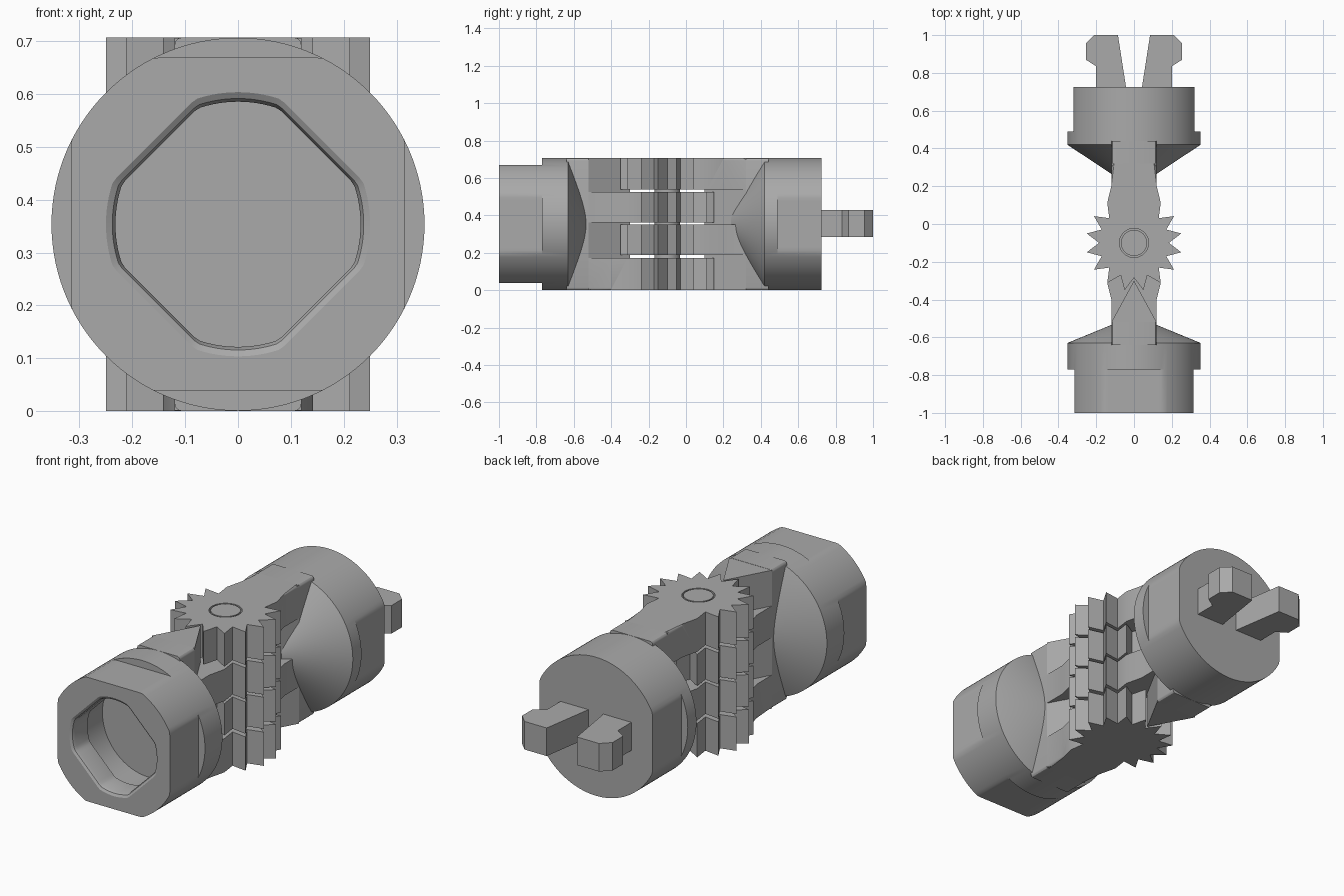
import bpy, bmesh, math

if "Cube" in bpy.data.objects:
    bpy.data.objects.remove(bpy.data.objects["Cube"])

R, ZC = 0.353, 0.3535          # body radius and axis height
PIVOT, ARM = -0.10, 0.12       # hinge position on y, half width of the arms
NO = 9.0                       # "no flat" limit

grey = bpy.data.materials.new("grey plastic")
grey.diffuse_color = (0.40, 0.40, 0.40, 1)
grey.use_nodes = True
grey.node_tree.nodes["Principled BSDF"].inputs["Base Color"].default_value = grey.diffuse_color


def finish(name, bm):
    bmesh.ops.recalc_face_normals(bm, faces=bm.faces[:])
    me = bpy.data.meshes.new(name)
    bm.to_mesh(me)
    bm.free()
    ob = bpy.data.objects.new(name, me)
    bpy.context.collection.objects.link(ob)
    me.materials.append(grey)
    bpy.ops.object.select_all(action='DESELECT')
    ob.select_set(True)
    bpy.context.view_layer.objects.active = ob
    bpy.ops.object.shade_smooth_by_angle(angle=math.radians(30))
    return ob


def prism(name, pts, z0, z1, round_z=()):
    """Extrude an xy outline; round the lengthwise edges lying at the given heights."""
    bm = bmesh.new()
    face = bm.faces.new([bm.verts.new((x, y, z0)) for x, y in pts])
    ext = bmesh.ops.extrude_face_region(bm, geom=[face])
    for v in ext["geom"]:
        if isinstance(v, bmesh.types.BMVert):
            v.co.z = z1
    bm.normal_update()
    edges = []
    for e in bm.edges:
        a, b = (v.co for v in e.verts)
        along = abs(a.x - b.x) < 1e-5 and abs(a.y - b.y) > 0.05
        if along and abs(abs(a.x) - ARM) < 1e-4 and any(abs(a.z - z) < 1e-4 and abs(b.z - z) < 1e-4 for z in round_z):
            edges.append(e)
    if edges:
        bmesh.ops.bevel(bm, geom=edges, offset=0.014, segments=3, profile=0.5, affect='EDGES')
    return finish(name, bm)


def body(name, rings, n=120):
    """Loft rings (y, radius, x flat, z flat, diagonal flat) along the y axis."""
    bm = bmesh.new()
    loops = []
    for y, r, fx, fz, d in rings:
        loop = []
        for i in range(n):
            a = math.tau * i / n
            c, s = abs(math.cos(a)) + 1e-9, abs(math.sin(a)) + 1e-9
            q = min(r, fx / c, fz / s, d / (c + s))
            loop.append(bm.verts.new((q * math.cos(a), y, ZC + q * math.sin(a))))
        loops.append(loop)
    for A, B in zip(loops, loops[1:]):
        for i in range(n):
            j = (i + 1) % n
            bm.faces.new((A[i], A[j], B[j], B[i]))
    bm.faces.new(loops[0])
    bm.faces.new(loops[-1])
    bmesh.ops.remove_doubles(bm, verts=bm.verts[:], dist=1e-5)
    return finish(name, bm)


# Front body: cone, collar, four-flat barrel and keyed socket with a wider pocket behind the lip
F = 0.316
body("socket_body", [
    (-0.52, 0.085, NO, NO, NO), (-0.63, R, NO, NO, NO), (-0.77, R, NO, NO, NO),
    (-0.77, R, F, F, NO), (-1.0, R, F, F, NO),
    (-1.0, 0.250, NO, NO, 0.318), (-0.993, 0.238, NO, NO, 0.303), (-0.98, 0.232, NO, NO, 0.296),
    (-0.88, 0.232, NO, NO, 0.296), (-0.88, 0.26, NO, NO, NO), (-0.72, 0.26, NO, NO, NO)])

# Rear body: cone, collar and barrel with two side flats
body("plug_body", [
    (0.24, 0.082, NO, NO, NO), (0.42, R, NO, NO, NO), (0.49, R, NO, NO, NO),
    (0.49, R, F + 0.003, NO, NO), (0.725, R, F + 0.003, NO, NO)])

# Two hooked snap prongs
prong = [(0.04, 0.71), (0.20, 0.71), (0.20, 0.835), (0.255, 0.87), (0.255, 0.955), (0.21, 1.0), (0.085, 1.0)]
for side, label in ((1, "right"), (-1, "left")):
    prism("prong_" + label, [(side * x, y) for x, y in prong], 0.285, 0.428)

# Toothed hinge plates: outline of a 16-tooth wheel running into a straight arm
half = [(ARM, 0.32), (ARM, 0.20)]
for k in range(5, -17, -1):
    a = math.radians(11.25 * k)
    r = 0.255 if k % 2 else 0.185
    if k >= -8:
        half.append((r * math.cos(a), PIVOT + r * math.sin(a)))
outline = half + [(-x, y) for x, y in reversed(half) if abs(x) > 1e-4]


def flip(pts):
    return [(x, 2 * PIVOT - y) for x, y in pts]


layers = [(0.0, 0.172), (0.188, 0.350), (0.363, 0.524), (0.538, 0.707)]
plates = []
for i, (z0, z1) in enumerate(layers):
    pts = outline if i % 2 else flip(outline)
    plates.append(prism("hinge_plate_%d" % (i + 1), pts, z0, z1, (0.0, 0.707)))

# Arm roots and the pointed detents that sit between the teeth
root = [(-ARM, 0.32), (ARM, 0.32), (ARM, 0.44), (-ARM, 0.44)]
detent = [(-ARM, 0.32), (0, 0.10), (ARM, 0.32)]
for label, f in (("rear", lambda p: p), ("front", flip)):
    prism(label + "_arm_root", f(root), 0.0, 0.707, (0.0, 0.707))
    prism(label + "_detent", f(detent), 0.001, 0.706)

# Hinge pin, set in a slightly larger hole in the top plate
def disc(r, n=48):
    return [(r * math.cos(math.tau * i / n), PIVOT + r * math.sin(math.tau * i / n)) for i in range(n)]


prism("hinge_pin", disc(0.069), 0.05, 0.707)
cutter = prism("hole_cutter", disc(0.077), 0.60, 0.80)
cutter.hide_render = True
cutter.hide_set(True)
cut = plates[3].modifiers.new("pin_hole", 'BOOLEAN')
cut.operation, cut.solver, cut.object = 'DIFFERENCE', 'EXACT', cutter
